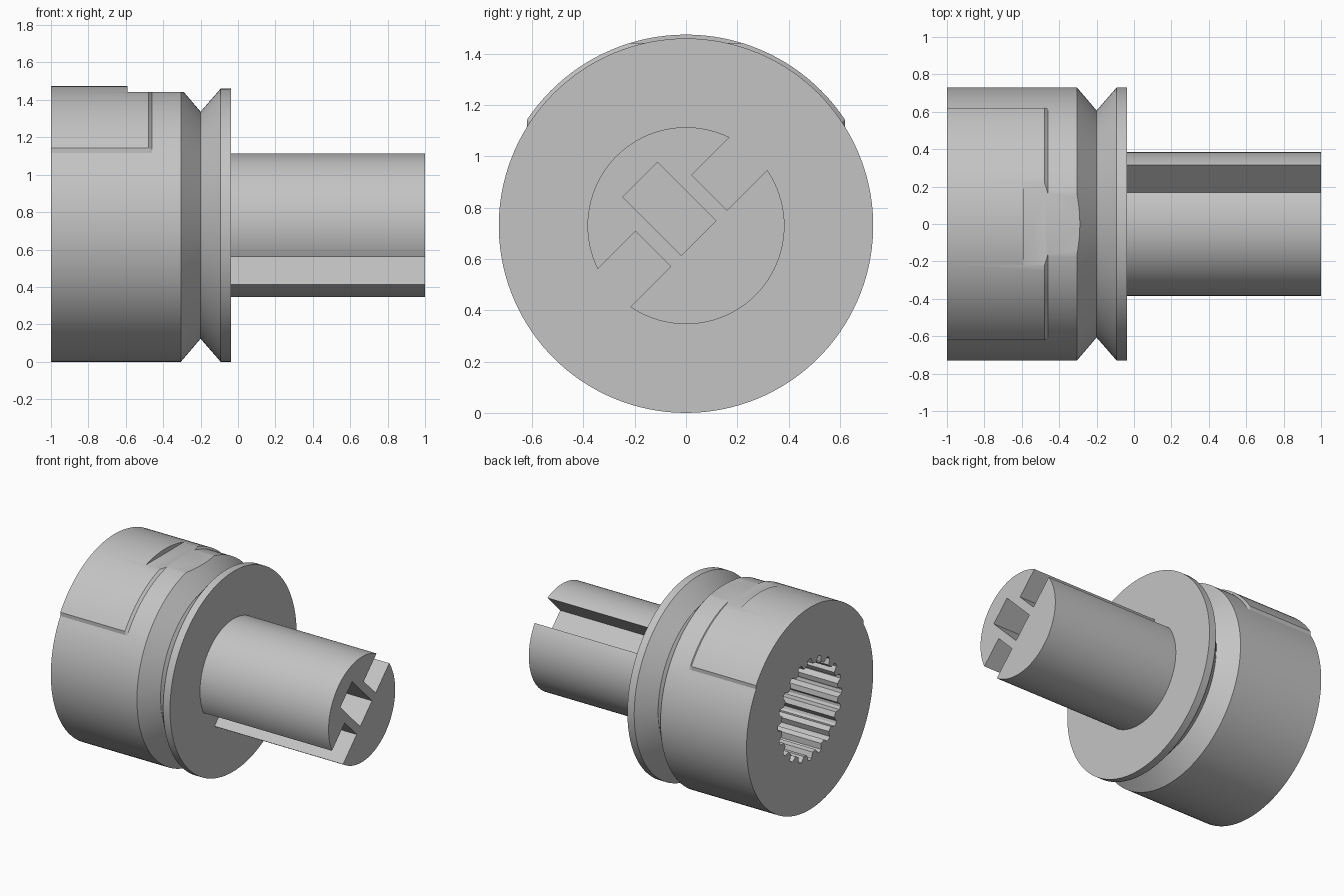
import bpy, bmesh
from math import sin, cos, pi, radians, atan2
from mathutils import Matrix

AXIS = 0.73          # height of the turning axis
cube = bpy.data.objects.get("Cube")
if cube:
    bpy.data.objects.remove(cube, do_unlink=True)

steel = bpy.data.materials.new("steel_grey")
steel.use_nodes = True
colour = (0.55, 0.55, 0.55, 1)
steel.diffuse_color = colour
steel.node_tree.nodes["Principled BSDF"].inputs["Base Color"].default_value = colour


def loft(name, rings):
    """Closed solid through rings of (x, y, z), capped at both ends."""
    bm = bmesh.new()
    loops = [[bm.verts.new(p) for p in ring] for ring in rings]
    n = len(loops[0])
    for a, b in zip(loops, loops[1:]):
        for i in range(n):
            j = (i + 1) % n
            bm.faces.new((a[i], a[j], b[j], b[i]))
    bm.faces.new(loops[0])
    bm.faces.new(loops[-1])
    bmesh.ops.recalc_face_normals(bm, faces=bm.faces)
    mesh = bpy.data.meshes.new(name)
    bm.to_mesh(mesh)
    bm.free()
    mesh.materials.append(steel)
    obj = bpy.data.objects.new(name, mesh)
    bpy.context.collection.objects.link(obj)
    return obj


def ring(x, polar):
    return [(x, r * sin(a), AXIS + r * cos(a)) for a, r in polar]


def box(name, xs, ys, zs, turn=0):
    """Box in coordinates about the axis, turned around it."""
    rings = [[(x, ys[0], zs[0]), (x, ys[1], zs[0]), (x, ys[1], zs[1]), (x, ys[0], zs[1])]
             for x in xs]
    obj = loft(name, rings)
    obj.data.transform(Matrix.Translation((0, 0, AXIS)) @ Matrix.Rotation(turn, 4, 'X'))
    return obj


def cut(target, cutter):
    cutter.hide_render = True
    mod = target.modifiers.new("cut", 'BOOLEAN')
    mod.operation = 'DIFFERENCE'
    mod.solver = 'EXACT'
    mod.object = cutter
    bpy.context.view_layer.objects.active = target
    bpy.ops.object.modifier_apply(modifier=mod.name)
    bpy.data.objects.remove(cutter, do_unlink=True)


# Collar: turned body with a V groove, and a raised pad over the top
R, RAISE = 0.73, 0.015
pad_edge, wall_foot = atan2(0.62, 0.412), atan2(0.62, 0.385)
angles = [-pad_edge + 2 * pad_edge * i / 40 for i in range(41)]
angles += [wall_foot + (2 * pi - 2 * wall_foot) * i / 88 for i in range(89)]
profile = [(-1, R, RAISE), (-0.478, R, RAISE), (-0.46, R, 0), (-0.305, R, 0),
           (-0.2, 0.607, 0), (-0.093, R, 0), (-0.038, R, 0)]
collar = loft("collar", [
    ring(x, [(a, r + (lift if i <= 40 else 0)) for i, a in enumerate(angles)])
    for x, r, lift in profile])

# Flat milled on top of the collar
cut(collar, box("flat_cutter", (-0.592, -0.2), (-0.4, 0.4), (0.712, 0.9)))

# Splined socket in the left face
TEETH = 20
tooth_shape = [(-0.32, 0.325), (-0.16, 0.365), (0, 0.37), (0.16, 0.365), (0.32, 0.325)]
spline = [((k + f) * 2 * pi / TEETH, r) for k in range(TEETH) for f, r in tooth_shape]
cut(collar, loft("socket_cutter", [ring(-1.1, spline), ring(-0.4, spline)]))

# Shaft with two opposed keyways and a rectangular pocket
circle = [(2 * pi * i / 96, 0.384) for i in range(96)]
shaft = loft("shaft", [ring(-0.038, circle), ring(1, circle)])
turn = radians(45)
for ys in ((0.155, 0.6), (-0.6, -0.155)):
    cut(shaft, box("keyway_cutter", (-0.1, 1.1), ys, (-0.07, 0.124), turn))
cut(shaft, box("pocket_cutter", (-0.1, 1.1), (-0.096, 0.096), (-0.069, 0.254), turn))

# Smooth the turned surfaces, keep machined edges crisp
bpy.ops.object.select_all(action='DESELECT')
for obj in (collar, shaft):
    obj.select_set(True)
bpy.context.view_layer.objects.active = collar
bpy.ops.object.shade_smooth_by_angle(angle=radians(20))
